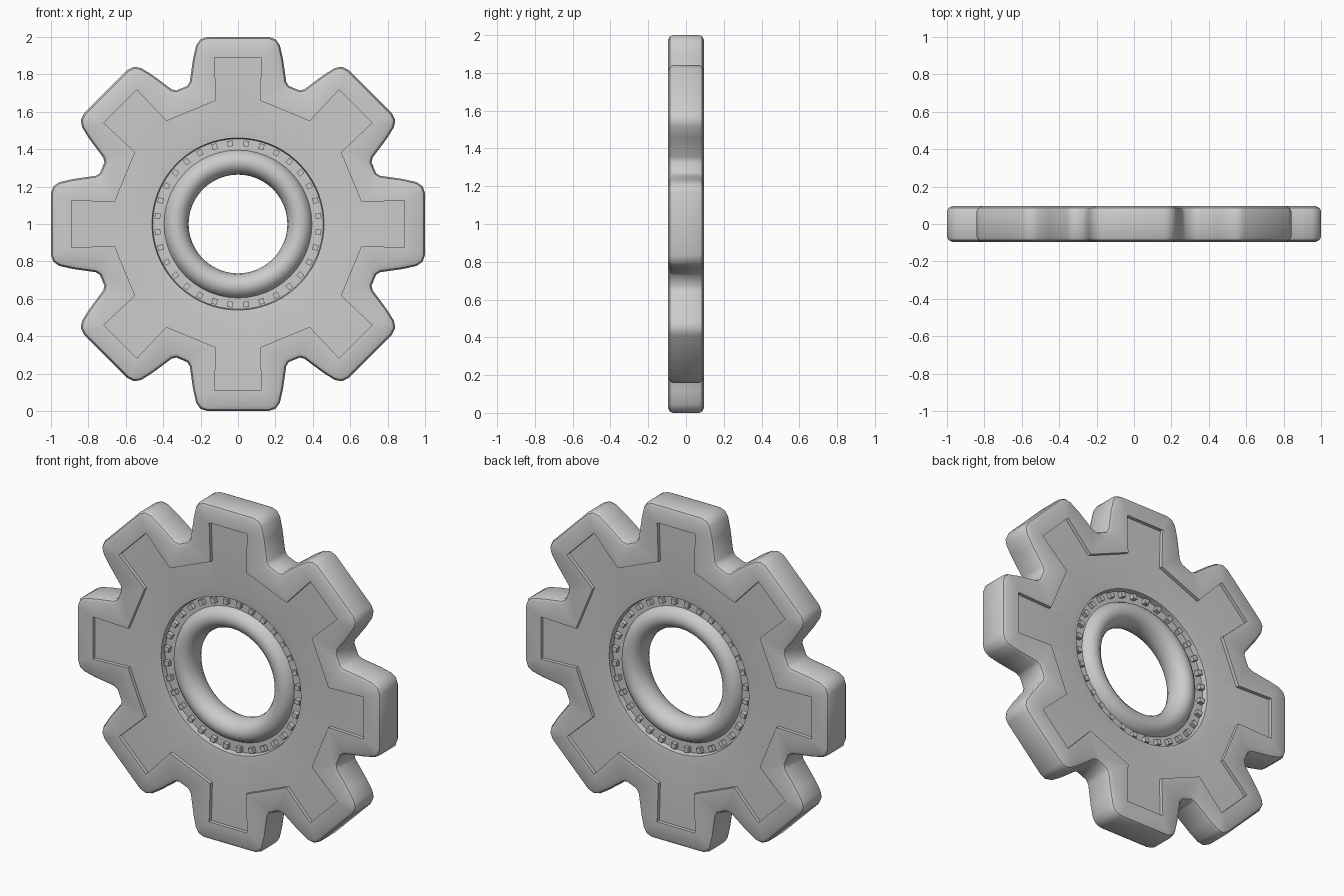
import bpy, bmesh, math
from mathutils import Vector, Matrix

cube = bpy.data.objects.get("Cube")
if cube:
    bpy.data.objects.remove(cube, do_unlink=True)

grey = bpy.data.materials.new("light_grey")
grey.use_nodes = True
grey.diffuse_color = (0.6, 0.6, 0.6, 1)
grey.node_tree.nodes["Principled BSDF"].inputs["Base Color"].default_value = (0.6, 0.6, 0.6, 1)

TEETH = 8
CENTRE = Vector((0, 0, 1))


def finish(bm, name, angle=35):
    bmesh.ops.remove_doubles(bm, verts=bm.verts, dist=0.0005)
    bmesh.ops.recalc_face_normals(bm, faces=bm.faces)
    mesh = bpy.data.meshes.new(name)
    bm.to_mesh(mesh)
    bm.free()
    obj = bpy.data.objects.new(name, mesh)
    obj.location = CENTRE
    bpy.context.collection.objects.link(obj)
    mesh.materials.append(grey)
    bpy.ops.object.select_all(action="DESELECT")
    bpy.context.view_layer.objects.active = obj
    obj.select_set(True)
    bpy.ops.object.shade_smooth_by_angle(angle=math.radians(angle))
    return obj


def around(half):
    """Mirror half a tooth (tip to root) and repeat it around the wheel."""
    tooth = [Vector((-x, z)) for x, z in reversed(half)] + [Vector(p) for p in half]
    return [Matrix.Rotation(-math.tau * i / TEETH, 2) @ p for i in range(TEETH) for p in tooth]


def inset(loop, d):
    """Move every outline point inwards by d."""
    out = []
    for i, p in enumerate(loop):
        a = (p - loop[i - 1]).normalized()
        b = (loop[(i + 1) % len(loop)] - p).normalized()
        na, nb = Vector((a.y, -a.x)), Vector((b.y, -b.x))
        out.append(p + (na + nb) * d / (1 + na.dot(nb)))
    return out


def circle(r, n):
    steps = [(i - (n / TEETH - 1) / 2) * math.tau / n for i in range(n)]
    return [Vector((r * math.sin(a), r * math.cos(a))) for a in steps]


# Toothed body: matching outlines from the rim to the hub, same on both faces
outer = around([(0.165, 1.0), (0.202, 0.987), (0.224, 0.955), (0.24, 0.885), (0.258, 0.76), (0.272, 0.738)])
panel = around([(0.125, 0.89)] * 4 + [(0.118, 0.66)] * 2)
n = len(outer)
half_layers = [
    (outer, 0.07), (inset(outer, 0.008), 0.086), (inset(outer, 0.026), 0.095),
    (panel, 0.093), (panel, 0.072),
    (circle(0.51, n), 0.072), (circle(0.46, n), 0.066),
    (circle(0.455, n), 0.035), (circle(0.34, n), 0.035),
]
layers = [(l, -y) for l, y in reversed(half_layers)] + half_layers
bm = bmesh.new()
rings = [[bm.verts.new((p.x, y, p.y)) for p in loop] for loop, y in layers]
for a, b in zip(rings, rings[1:] + rings[:1]):
    for i in range(n):
        j = (i + 1) % n
        bm.faces.new((a[i], a[j], b[j], b[i]))
finish(bm, "gear_body")

# Rounded ring lining the central hole
bm = bmesh.new()
SIDES, ARC = 48, 16
grid = []
for i in range(SIDES):
    a = math.tau * i / SIDES
    ring = []
    for k in range(ARC):
        t = math.tau * k / ARC
        r = 0.333 + 0.069 * math.cos(t)
        ring.append(bm.verts.new((r * math.cos(a), 0.085 * math.sin(t), r * math.sin(a))))
    grid.append(ring)
for i in range(SIDES):
    a, b = grid[i], grid[(i + 1) % SIDES]
    for k in range(ARC):
        m = (k + 1) % ARC
        bm.faces.new((a[k], a[m], b[m], b[k]))
finish(bm, "centre_ring", 60)

# Small pegs standing in the channel on both faces
PEGS = 32
for side, name in ((-1, "front_pegs"), (1, "back_pegs")):
    bm = bmesh.new()
    for i in range(PEGS):
        place = (Matrix.Rotation(math.tau * (i + 0.5) / PEGS, 4, "Y")
                 @ Matrix.Translation((0.432, side * 0.043, 0))
                 @ Matrix.Diagonal((0.03, 0.035, 0.028, 1)))
        bmesh.ops.create_cube(bm, size=1, matrix=place)
    finish(bm, name)
